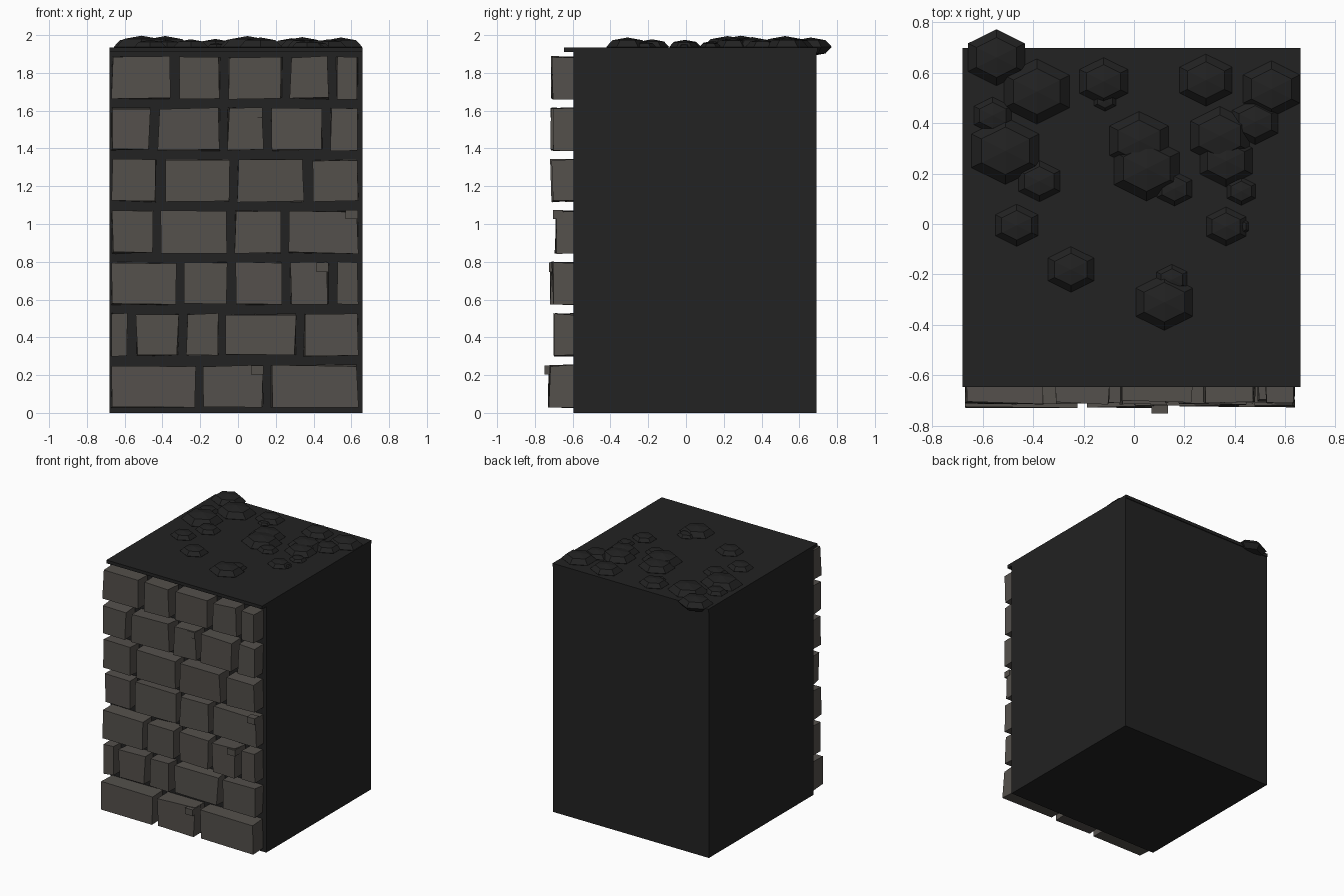
import bpy, bmesh, random
from mathutils import Vector

random.seed(4)
if "Cube" in bpy.data.objects:
    bpy.data.objects.remove(bpy.data.objects["Cube"])


def material(name, rgb):
    m = bpy.data.materials.new(name)
    m.use_nodes = True
    m.diffuse_color = (*rgb, 1)
    m.node_tree.nodes["Principled BSDF"].inputs["Base Color"].default_value = (*rgb, 1)
    return m


dark = material("dark soil", (0.016, 0.016, 0.016))
stone = material("warm grey stone", (0.088, 0.080, 0.071))


def finish(bm, name, mat):
    me = bpy.data.meshes.new(name)
    bm.to_mesh(me)
    bm.free()
    me.materials.append(mat)
    ob = bpy.data.objects.new(name, me)
    bpy.context.collection.objects.link(ob)
    return ob


def add_box(bm, lo, hi, jitter=0.0):
    lo, hi = Vector(lo), Vector(hi)
    for v in bmesh.ops.create_cube(bm, size=1)["verts"]:
        at_back = v.co.y > 0
        v.co = (lo + hi) / 2 + v.co * (hi - lo)
        v.co.x += random.uniform(-jitter, jitter)
        v.co.z += random.uniform(-jitter, jitter)
        if not at_back:
            v.co.y += random.uniform(-jitter, jitter)


def box(name, lo, hi, mat):
    bm = bmesh.new()
    add_box(bm, lo, hi)
    return finish(bm, name, mat)


# Solid core and the thin overhanging top slab
box("core_block", (-0.68, -0.595, 0), (0.66, 0.69, 1.92), dark)
box("top_slab", (-0.68, -0.645, 1.91), (0.66, 0.697, 1.935), dark)

# Brick courses from the bottom up: front depth, left edge of the row, joint centres
courses = [
    (-0.732, (-0.205, 0.155)),
    (-0.695, (-0.56, -0.295, -0.085, 0.328)),
    (-0.713, (-0.305, -0.035, 0.255, 0.50)),
    (-0.687, (-0.43, -0.04, 0.248)),
    (-0.714, (-0.41, -0.025, 0.37)),
    (-0.712, (-0.445, -0.075, 0.155, 0.468)),
    (-0.712, (-0.335, -0.075, 0.255, 0.50)),
]
joint = 0.024
for row, (front, joints) in enumerate(courses):
    z = 0.03 + row * 0.2725
    edges = (-0.69, *joints, 0.657)
    bm = bmesh.new()
    for a, b in zip(edges, edges[1:]):
        depth = front + random.uniform(-0.004, 0.012)
        add_box(bm, (a + joint, depth, z), (b - joint, -0.585, z + 0.22), 0.006)
    finish(bm, f"brick_course_{row + 1}", stone)

# Small raised corner chips: right edge, top edge, front depth
for i, (x, z, y) in enumerate([(0.135, 0.25, -0.75), (0.48, 0.795, -0.725),
                               (0.635, 1.075, -0.705), (0.13, 1.613, -0.718)]):
    box(f"corner_chip_{i + 1}", (x - 0.065, y, z - 0.048), (x, -0.65, z), stone)

# Flattened faceted pebbles on top: x, y, half width
pebbles = [
    (-.545, .66, .13), (-.385, .525, .15), (-.12, .565, .11), (-.115, .49, .05),
    (.285, .57, .12), (.545, .535, .13), (-.56, .43, .085), (-.51, .29, .155),
    (-.375, .17, .095), (.02, .33, .135), (.05, .22, .15), (.16, .14, .08),
    (.34, .35, .135), (.365, .25, .12), (.48, .405, .105), (.425, .13, .065),
    (-.465, -.005, .097), (.365, -.01, .09), (.42, -.01, .04), (-.25, -.18, .105),
    (.12, -.31, .13), (.15, -.22, .07),
]
for i, (x, y, r) in enumerate(pebbles):
    bm = bmesh.new()
    bmesh.ops.create_uvsphere(bm, u_segments=6, v_segments=4, radius=r)
    ob = finish(bm, f"pebble_{i + 1}", dark)
    ob.location = (x, y, 1.938)
    ob.scale = (1, 0.86, 0.38)
